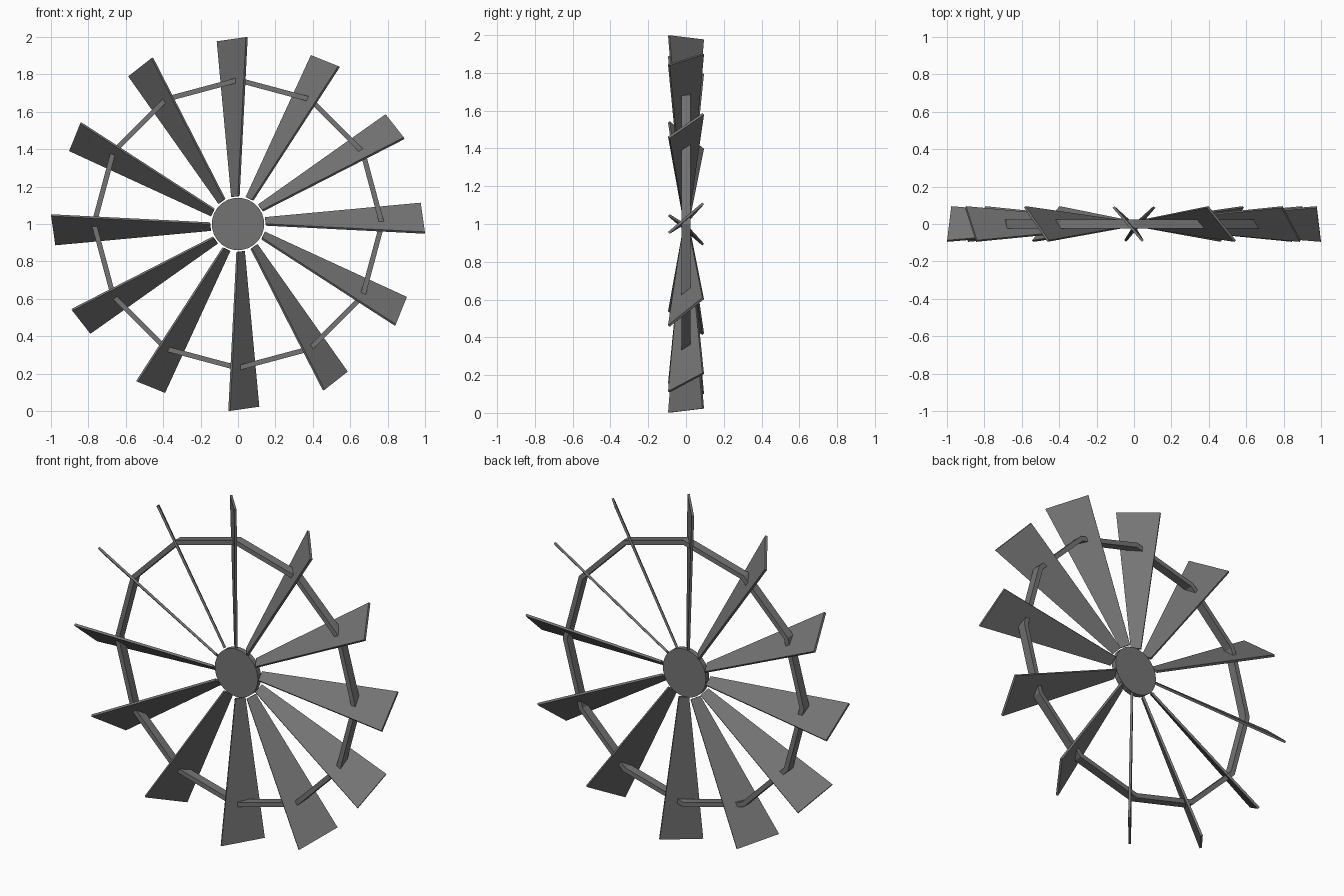
import bpy, bmesh
from math import radians, sin, cos
from mathutils import Vector, Matrix

if "Cube" in bpy.data.objects:
    bpy.data.objects.remove(bpy.data.objects["Cube"])

COUNT = 12
CENTRE = Vector((0, 0, 1))

dark = bpy.data.materials.new("dark_grey")
dark.diffuse_color = (0.175, 0.175, 0.175, 1)
dark.use_nodes = True
dark.node_tree.nodes["Principled BSDF"].inputs["Base Color"].default_value = dark.diffuse_color


def make_object(name, bm):
    bmesh.ops.recalc_face_normals(bm, faces=bm.faces)
    mesh = bpy.data.meshes.new(name)
    bm.to_mesh(mesh)
    bm.free()
    mesh.materials.append(dark)
    obj = bpy.data.objects.new(name, mesh)
    obj.location = CENTRE
    bpy.context.collection.objects.link(obj)
    return obj


def loft(bm, loops, closed=False):
    """Skin a series of equal-length vertex loops; cap the ends if open."""
    rows = [[bm.verts.new(p) for p in loop] for loop in loops]
    n = len(rows[0])
    pairs = list(zip(rows, rows[1:]))
    if closed:
        pairs.append((rows[-1], rows[0]))
    else:
        bm.faces.new(rows[0])
        bm.faces.new(rows[-1])
    for a, b in pairs:
        for i in range(n):
            j = (i + 1) % n
            bm.faces.new((a[i], a[j], b[j], b[i]))


# Hub: thin round disc facing the front
bm = bmesh.new()
bmesh.ops.create_cone(bm, cap_ends=True, segments=32, radius1=0.14, radius2=0.14,
                      depth=0.03, matrix=Matrix.Rotation(radians(90), 4, 'X'))
make_object("hub", bm)

# Brace ring: twelve straight bars joining the blades
bm = bmesh.new()
sections = []
for k in range(COUNT):
    a = radians(360 / COUNT * k)
    sections.append([(r * sin(a), y, r * cos(a)) for r, y in
                     ((0.756, -0.025), (0.784, -0.025), (0.784, 0.025), (0.756, 0.025))])
loft(bm, sections, closed=True)
make_object("brace_ring", bm)

# Blades: pitched, tapered flat plates
thick = Vector((0.757, 0.653, 0)) * 0.0065


def section(centre, half):
    c, h = Vector(centre), Vector(half)
    return [c - h - thick, c + h - thick, c + h + thick, c - h + thick]


root = section((-0.014, 0, 0.147), (0.018, -0.021, 0.002))
tip = section((-0.031, 0, 0.988), (0.078, -0.091, 0.011))
for k in range(COUNT):
    bm = bmesh.new()
    loft(bm, [root, tip])
    blade = make_object(f"blade_{k + 1}", bm)
    blade.rotation_euler.y = radians(360 / COUNT * k)
